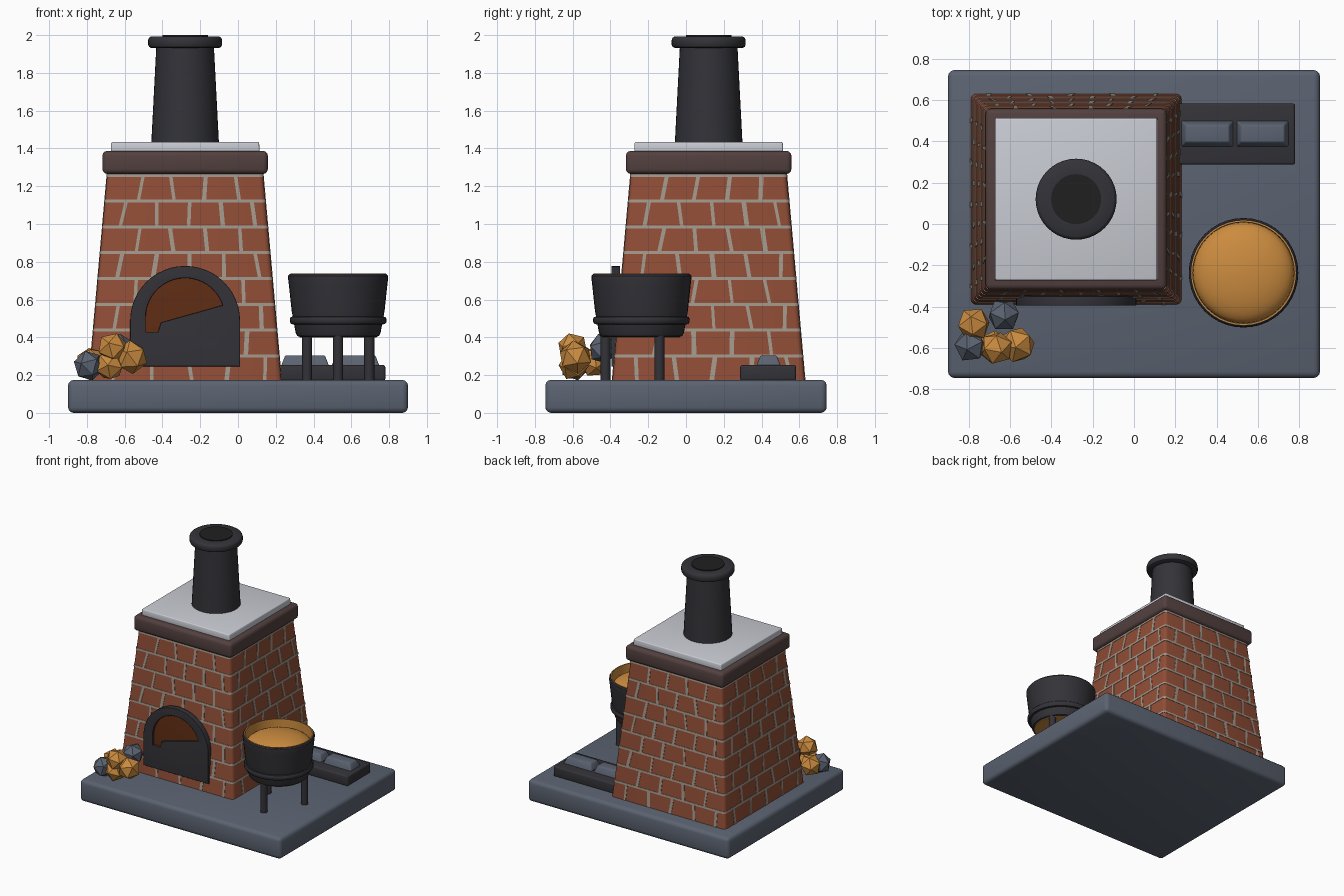
import bpy, bmesh, math, random
from mathutils import Vector, Matrix

if "Cube" in bpy.data.objects:
    bpy.data.objects.remove(bpy.data.objects["Cube"])

random.seed(4)
FX, FY = -0.28, 0.12            # furnace axis
PX, PY = 0.53, -0.236           # pot axis


def material(name, r, g, b):
    m = bpy.data.materials.new(name)
    m.diffuse_color = (r, g, b, 1)
    m.use_nodes = True
    m.node_tree.nodes["Principled BSDF"].inputs["Base Color"].default_value = m.diffuse_color
    return m


SLATE = material("slate_stone", .105, .125, .165)
BRICK = material("red_brick", .28, .075, .037)
MORTAR = material("mortar", .36, .31, .26)
IRON = material("dark_iron", .033, .033, .040)
CAP = material("brown_cap_stone", .085, .052, .050)
PALE = material("pale_plate", .58, .60, .65)
GOLD = material("molten_gold", .60, .26, .05)
EMBER = material("ember_brown", .115, .026, .007)
SOOT = material("soot", .014, .014, .014)


def finish(bm, name, mat, angle=35, flat=False):
    bmesh.ops.recalc_face_normals(bm, faces=bm.faces)
    me = bpy.data.meshes.new(name)
    bm.to_mesh(me)
    bm.free()
    me.materials.append(mat)
    if not flat:
        me.shade_smooth()
        me.set_sharp_from_angle(angle=math.radians(angle))
    ob = bpy.data.objects.new(name, me)
    bpy.context.collection.objects.link(ob)
    return ob


def add_hexa(bm, bottom, top):
    """Six-sided block from four bottom and four top corners; returns upright edges."""
    b = [bm.verts.new(p) for p in bottom]
    t = [bm.verts.new(p) for p in top]
    bm.faces.new(b[::-1])
    bm.faces.new(t)
    for i in range(4):
        j = (i + 1) % 4
        bm.faces.new((b[i], b[j], t[j], t[i]))
    return [e for e in bm.edges if e.is_valid and any(
        set(e.verts) == {b[i], t[i]} for i in range(4))]


def add_frustum(bm, cx, cy, z0, z1, bot, top):
    def ring(h, z):
        return [(cx + sx * h[0], cy + sy * h[1], z)
                for sx, sy in ((-1, -1), (1, -1), (1, 1), (-1, 1))]
    return add_hexa(bm, ring(bot, z0), ring(top, z1))


def block(name, cx, cy, z0, z1, bot, top, mat, bevel):
    bm = bmesh.new()
    add_frustum(bm, cx, cy, z0, z1, bot, top)
    bmesh.ops.bevel(bm, geom=bm.edges[:], offset=bevel, segments=3,
                    profile=0.5, affect='EDGES')
    return finish(bm, name, mat)


def lathe(name, cx, cy, profile, mat, closed=False, steps=40):
    bm = bmesh.new()
    vs = [bm.verts.new((cx + r, cy, z)) for r, z in profile]
    n = len(vs)
    es = [bm.edges.new((vs[i], vs[(i + 1) % n])) for i in range(n if closed else n - 1)]
    bmesh.ops.spin(bm, geom=vs + es, cent=(cx, cy, 0), axis=(0, 0, 1),
                   angle=math.tau, steps=steps, use_duplicate=False)
    bmesh.ops.remove_doubles(bm, verts=bm.verts, dist=1e-4)
    return finish(bm, name, mat)


# Base slab
block("base_slab", 0, 0, 0, .175, (.9, .745), (.9, .745), SLATE, .03)

# Tapered brick body
Z0, Z1 = .17, 1.27


def half(z):
    return .51 - .098 * (z - Z0) / (Z1 - Z0)


bm = bmesh.new()
edges = add_frustum(bm, FX, FY, Z0, Z1, (half(Z0),) * 2, (half(Z1),) * 2)
bmesh.ops.bevel(bm, geom=edges, offset=.025, segments=3, profile=.5, affect='EDGES')
finish(bm, "brick_body", BRICK)

# Mortar courses (thin rings round the body)
PITCH, FIRST, OUT = .1365, .302, .003
for i in range(8):
    bm = bmesh.new()
    za, zb = FIRST + i * PITCH - .008, FIRST + i * PITCH + .008
    edges = add_frustum(bm, FX, FY, za, zb, (half(za) + OUT,) * 2, (half(zb) + OUT,) * 2)
    bmesh.ops.bevel(bm, geom=edges, offset=.025, segments=3, profile=.5, affect='EDGES')
    finish(bm, f"mortar_course_{i + 1}", MORTAR)

# Upright mortar joints, staggered by half a brick per row
bm = bmesh.new()
for side in range(4):
    turn = Matrix.Rotation(side * math.pi / 2, 3, 'Z')
    for row in range(8):
        za = FIRST + (row - 1) * PITCH
        zb = za + PITCH
        za = max(za, Z0)
        cuts = (-.56, -.16, .25, .66) if row % 2 else (-.76, -.35, .05, .45, .84)
        for c in cuts:
            lean, w = random.uniform(-.012, .012), random.uniform(.008, .013)

            def quad(z, shift):
                u, d = c * half(z) + shift, half(z)
                return [Vector((FX, FY, z)) + turn @ Vector((u + s * w, -d + y, 0))
                        for s, y in ((-1, -OUT), (1, -OUT), (1, .01), (-1, .01))]
            add_hexa(bm, quad(za, -lean), quad(zb, lean))
finish(bm, "mortar_joints", MORTAR, flat=True)

# Cap stone and pale top plate
block("cap_stone", FX, FY, 1.265, 1.387, (.438, .438), (.438, .438), CAP, .025)
block("top_plate", FX, FY, 1.38, 1.434, (.394, .394), (.392, .392), PALE, .008)

# Chimney with rolled rim and sooty flue
lathe("chimney_pipe", FX, FY, [(.18, 1.41), (.152, 1.95)], IRON)
lathe("chimney_rim", FX, FY, [(.12, 1.932), (.18, 1.932), (.191, 1.938), (.196, 1.95),
      (.196, 1.974), (.191, 1.986), (.18, 1.993), (.12, 1.993)], IRON, closed=True)
lathe("flue", FX, FY, [(.121, 1.94), (.121, 2.0), (0, 2.0)], SOOT)


# Arched furnace mouth: flat iron surround and ember plate behind it
def arch_plate(name, outlines, y, thick, bevel, mat):
    cu = bpy.data.curves.new(name, 'CURVE')
    cu.dimensions, cu.fill_mode = '2D', 'BOTH'
    cu.extrude, cu.bevel_depth = thick / 2 - bevel, bevel
    for pts in outlines:
        sp = cu.splines.new('POLY')
        sp.points.add(len(pts) - 1)
        for p, (x, z) in zip(sp.points, pts):
            p.co = (x, z, 0, 1)
        sp.use_cyclic_u = True
    tmp = bpy.data.objects.new(name + "_curve", cu)
    bpy.context.collection.objects.link(tmp)
    bpy.context.view_layer.update()
    me = bpy.data.meshes.new_from_object(
        tmp.evaluated_get(bpy.context.evaluated_depsgraph_get()))
    bpy.data.objects.remove(tmp)
    bm = bmesh.new()
    bm.from_mesh(me)
    bmesh.ops.remove_doubles(bm, verts=bm.verts, dist=1e-5)
    bm.transform(Matrix.Translation((0, y, 0)) @ Matrix.Rotation(math.pi / 2, 4, 'X'))
    finish(bm, name, mat, 30)


def arc(cx, cz, r, a0, a1, n=24):
    return [(cx + r * math.cos(math.radians(a0 + (a1 - a0) * i / n)),
             cz + r * math.sin(math.radians(a0 + (a1 - a0) * i / n))) for i in range(n + 1)]


outer = arc(FX, .487, .287, 0, 180) + [(-.567, .25), (.007, .25)]
hole = arc(FX, .505, .213, 17, 180) + [(-.493, .425), (-.42, .425), (-.405, .475)]
arch_plate("mouth_surround", [outer, hole], -.372, .046, .004, IRON)
back = arc(FX, .487, .26, 0, 180) + [(-.54, .40), (-.02, .40)]
arch_plate("ember_plate", [back], -.367, .018, .001, EMBER)

# Pot: iron wall, band, gold filling and three legs
lathe("pot_wall", PX, PY, [(.203, .402), (.217, .408), (.225, .425), (.246, .54), (.262, .69),
      (.265, .712), (.264, .726), (.257, .734), (.251, .734), (.235, .54), (.203, .41)],
      IRON, closed=True)
lathe("pot_band", PX, PY, [(.228, .468), (.248, .470), (.255, .480), (.256, .498),
      (.250, .508), (.236, .510)], IRON, closed=True)
dome = [(.244 * math.cos(a), .645 + .09 * math.sin(a))
        for a in (i * math.pi / 16 for i in range(9))]
lathe("gold_filling", PX, PY, [(0, .398), (.204, .398), (.236, .54), (.253, .738), (.246, .738)]
      + dome[:-1] + [(0, .735)], GOLD)
for i, a in enumerate((-90, 30, 150)):
    x = PX + .19 * math.cos(math.radians(a))
    y = PY + .19 * math.sin(math.radians(a))
    lathe(f"pot_leg_{i + 1}", x, y, [(0, .17), (.027, .17), (.027, .43), (0, .43)], IRON, steps=16)

# Ingot tray with two ingots
block("ingot_tray", .49, .435, .17, .254, (.29, .148), (.29, .148), IRON, .012)
for i, x in enumerate((.355, .622)):
    block(f"ingot_{i + 1}", x, .437, .245, .305, (.128, .066), (.105, .042), SLATE, .008)

# Low-poly ore heap
ores = [("gold_ore_1", -.665, -.60, .345, .082, GOLD), ("gold_ore_2", -.565, -.585, .295, .09, GOLD),
        ("gold_ore_3", -.775, -.485, .27, .083, GOLD), ("grey_ore_1", -.79, -.59, .25, .082, SLATE),
        ("grey_ore_2", -.63, -.44, .34, .082, SLATE), ("gold_ore_4", -.68, -.595, .25, .08, GOLD)]
for name, x, y, z, r, mat in ores:
    bm = bmesh.new()
    bmesh.ops.create_icosphere(bm, subdivisions=1, radius=r)
    spin = Matrix.Rotation(random.uniform(0, 6), 4, 'Z') @ Matrix.Rotation(random.uniform(0, 1), 4, 'X')
    bm.transform(Matrix.Translation((x, y, z)) @ spin)
    finish(bm, name, mat, flat=True)
